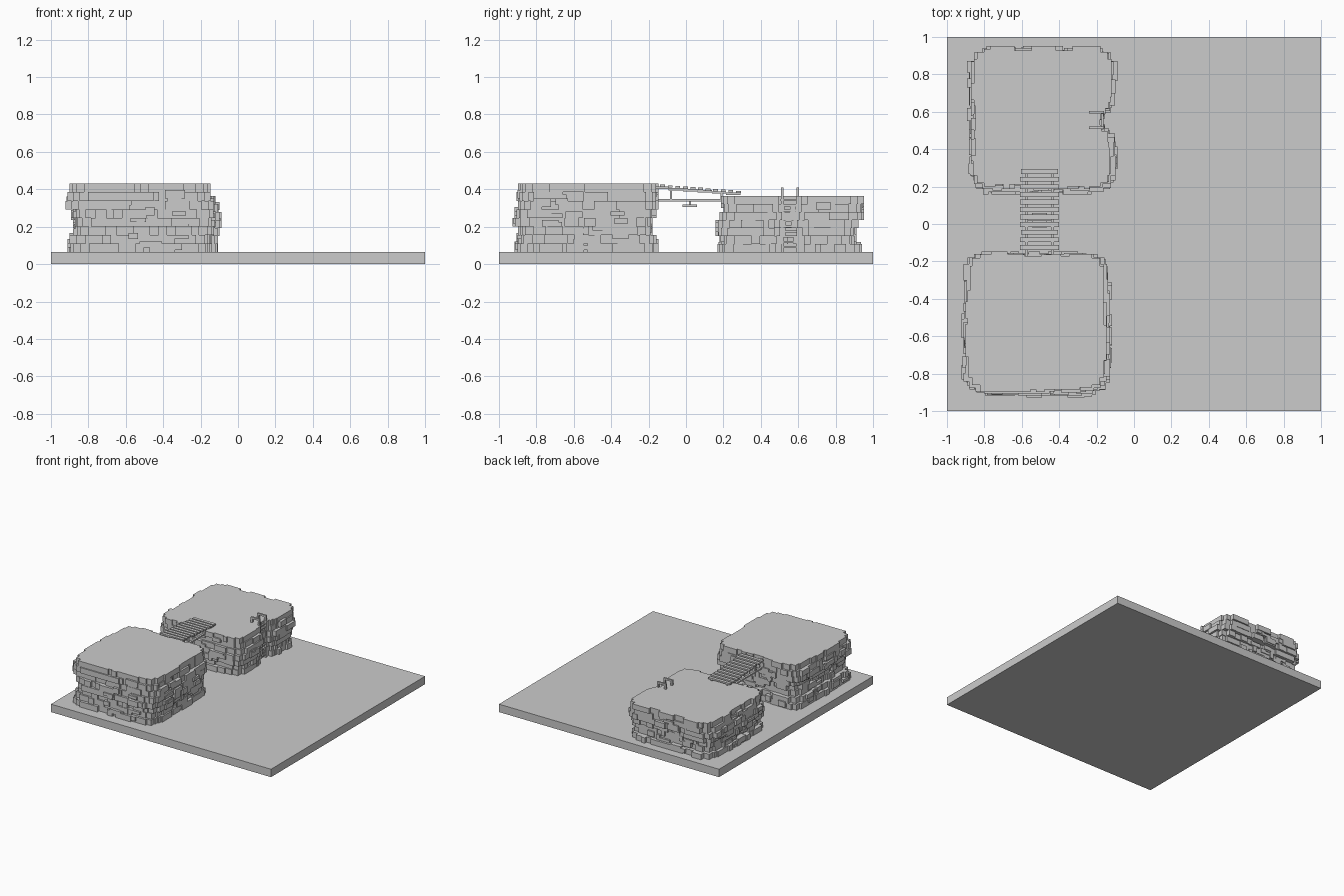
import bpy, bmesh, math, random

random.seed(7)
if "Cube" in bpy.data.objects:
    bpy.data.objects.remove(bpy.data.objects["Cube"], do_unlink=True)

GROUND = 0.065


def finish(name, bm):
    bmesh.ops.recalc_face_normals(bm, faces=bm.faces)
    mesh = bpy.data.meshes.new(name)
    bm.to_mesh(mesh)
    bm.free()
    obj = bpy.data.objects.new(name, mesh)
    bpy.context.collection.objects.link(obj)
    return obj


def add_box(bm, x0, x1, y0, y1, z0, z1):
    verts = bmesh.ops.create_cube(bm, size=1)["verts"]
    for v in verts:
        v.co.x = x0 if v.co.x < 0 else x1
        v.co.y = y0 if v.co.y < 0 else y1
        v.co.z = z0 if v.co.z < 0 else z1


def add_prism(bm, outline, z0, z1):
    face = bm.faces.new([bm.verts.new((x, y, z0)) for x, y in outline])
    top = bmesh.ops.extrude_face_region(bm, geom=[face])["geom"]
    for v in top:
        if isinstance(v, bmesh.types.BMVert):
            v.co.z = z1


def rough_side(length, corner, inset):
    """Stepped run along one side: (distance, depth) pairs, corner steps included."""
    t, pts = corner, []
    end = length - corner
    while t < end - 0.001:
        nxt = t + random.choice((0.03, 0.045, 0.06, 0.09, 0.13))
        if inset and abs((t + nxt) / 2 - inset[0]) < 0.14:
            nxt = t + 0.03
        if nxt > end - 0.03:
            nxt = end
        d = random.choice((-0.012, 0, 0, 0.004, 0.012))
        if inset:
            d += inset[1] * math.exp(-(((t + nxt) / 2 - inset[0]) / 0.065) ** 2)
        pts += [(t, d), (nxt, d)]
        t = nxt
    # stair-stepped rounding towards the next side
    pts += [(end, corner * 0.35), (length - corner * 0.35, corner * 0.35),
            (length - corner * 0.35, corner)]
    return pts


def layer_outline(x0, x1, y0, y1, notch):
    w, h = x1 - x0, y1 - y0
    corner = random.uniform(0.05, 0.075)
    inset = (notch - y0, 0.075) if notch else None
    pts = [(x0 + t, y0 + d) for t, d in rough_side(w, corner, None)]
    pts += [(x1 - d, y0 + t) for t, d in rough_side(h, corner, inset)]
    pts += [(x1 - t, y1 - d) for t, d in rough_side(w, corner, None)]
    pts += [(x0 + d, y1 - t) for t, d in rough_side(h, corner, None)]
    return pts


def build_cliff(name, x0, x1, y0, y1, top, layers, notch=None):
    """Stacked stone courses, each moved by (left, right, front, back) edge offsets."""
    bm = bmesh.new()
    step = (top - GROUND) / len(layers)
    for i, (a, b, c, d) in enumerate(layers):
        z = GROUND + i * step
        l, r, f, k = x0 + a, x1 + b, y0 + c, y1 + d
        add_prism(bm, layer_outline(l, r, f, k, notch), z, z + step)
        if i == len(layers) - 1:
            continue
        # loose bricks bridging the courses
        for side in range(4):
            for _ in range(3):
                s = random.uniform(0.04, 0.11)
                zb = z + step * random.choice((0, 0.25, 0.5))
                zt = min(zb + step * random.choice((0.5, 0.75, 1.0)), top - step * 0.3)
                p = random.choice((0.006, 0.012))
                if side < 2:
                    u = random.uniform(l + 0.07, r - 0.18)
                    edge = (f - p, f + 0.05) if side == 0 else (k - 0.05, k + p)
                    add_box(bm, u, u + s, *edge, zb, zt)
                else:
                    u = random.uniform(f + 0.07, k - 0.18)
                    if side == 3 and notch and abs(u + s / 2 - notch) < 0.17:
                        continue
                    edge = (l - p, l + 0.05) if side == 2 else (r - 0.05, r + p)
                    add_box(bm, *edge, u, u + s, zb, zt)
    return finish(name, bm)


# Ground slab
bm = bmesh.new()
add_box(bm, -1, 1, -1, 1, 0, GROUND)
finish("ground_slab", bm)

# Taller front cliff
build_cliff("front_cliff", -0.89, -0.16, -0.885, -0.16, 0.43, [
    (-0.01, 0.01, -0.02, 0.00),
    (0.00, 0.01, -0.01, -0.01),
    (0.02, 0.02, 0.00, -0.03),
    (0.03, 0.03, -0.03, -0.03),
    (0.02, 0.03, -0.02, -0.01),
    (-0.02, 0.02, 0.00, 0.00),
    (-0.01, 0.00, -0.01, 0.00),
    (0.00, 0.00, 0.00, 0.00)])

# Lower back cliff with a recess for the ladder
build_cliff("back_cliff", -0.86, -0.12, 0.20, 0.94, 0.365, [
    (-0.01, 0.00, -0.02, -0.01),
    (0.01, 0.00, -0.01, -0.04),
    (0.00, 0.01, -0.03, -0.04),
    (-0.01, 0.02, -0.03, -0.03),
    (-0.02, 0.02, -0.01, 0.00),
    (0.00, 0.01, 0.00, 0.00),
    (0.00, 0.00, 0.00, 0.00)], notch=0.555)

# Ladder: two rails hooked over the cliff top, with rungs between
bm = bmesh.new()
for y in (0.515, 0.597):
    add_box(bm, -0.175, -0.16, y - 0.007, y + 0.007, GROUND, 0.41)
    add_box(bm, -0.24, -0.175, y - 0.007, y + 0.007, 0.395, 0.41)
    add_box(bm, -0.24, -0.225, y - 0.007, y + 0.007, 0.36, 0.395)
for i in range(10):
    z = 0.085 + i * 0.028
    add_box(bm, -0.173, -0.162, 0.505, 0.607, z, z + 0.011)
finish("ladder", bm)


# Bridge deck: planks stepping down towards the back cliff
def deck_height(y):
    return 0.416 - 0.08 * (y + 0.13)


bm = bmesh.new()
for i in range(11):
    y = -0.125 + i * 0.0405
    z = deck_height(y)
    j = random.choice((0, 0.006))
    add_box(bm, -0.61 + j, -0.40 - j, y - 0.013, y + 0.013, z - 0.004, z + 0.009)
finish("bridge_planks", bm)

# Bridge supports: stepped stringers, lower beams and posts
bm = bmesh.new()
for x in (-0.575, -0.435):
    for i in range(6):
        y = -0.17 + i * 0.077
        z = deck_height(y + 0.077)
        add_box(bm, x - 0.008, x + 0.008, y, y + 0.077, z - 0.012, z + 0.001)
    add_box(bm, x - 0.008, x + 0.008, -0.20, 0.23, 0.336, 0.348)
    for y in (-0.08, 0.19):
        add_box(bm, x - 0.006, x + 0.006, y - 0.005, y + 0.005, 0.345, deck_height(y) - 0.006)
finish("bridge_supports", bm)

# Small block hanging under the bridge
bm = bmesh.new()
add_box(bm, -0.575, -0.435, 0.015, 0.027, 0.336, 0.346)
add_box(bm, -0.51, -0.50, 0.016, 0.026, 0.318, 0.338)
add_box(bm, -0.545, -0.465, -0.018, 0.06, 0.306, 0.320)
finish("hanging_block", bm)
